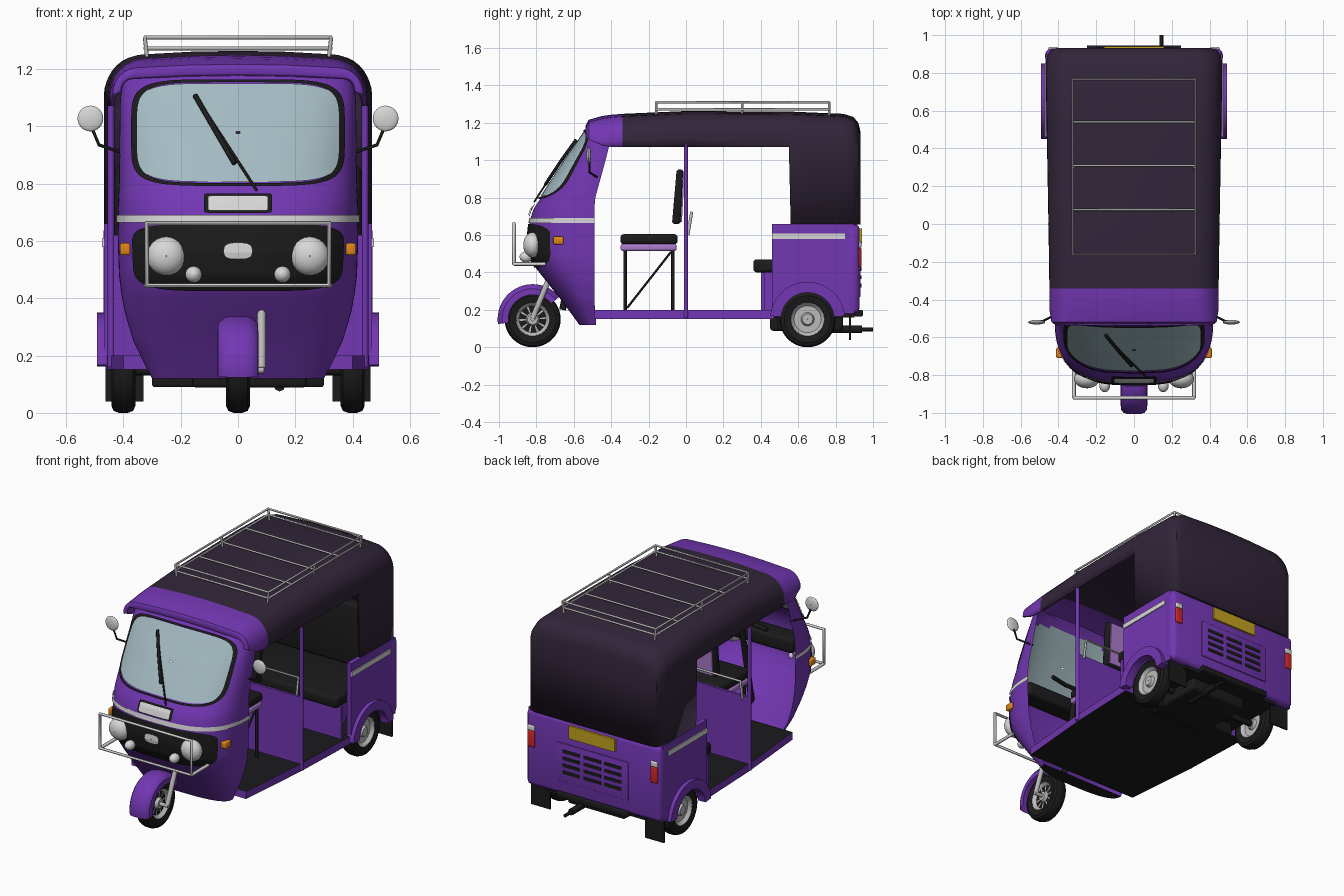
import bpy, bmesh, math
from mathutils import Vector
from math import sin, cos, pi, radians

cube = bpy.data.objects.get("Cube")
if cube:
    bpy.data.objects.remove(cube, do_unlink=True)

def material(name, *rgb):
    m = bpy.data.materials.new(name)
    m.use_nodes = True
    m.diffuse_color = (*rgb, 1)
    m.node_tree.nodes["Principled BSDF"].inputs["Base Color"].default_value = (*rgb, 1)
    return m

PURPLE = material("purple paint", .17, .038, .45)
CANVAS = material("dark canvas", .032, .019, .042)
BLACK = material("black rubber", .011, .011, .012)
SILVER = material("silver metal", .5, .5, .5)
WHITE = material("pale grey", .68, .68, .68)
GLASS = material("glass", .37, .5, .54)
ORANGE = material("amber", .75, .24, .01)
RED = material("red lamp", .65, .02, .02)
YELLOW = material("yellow plate", .55, .36, .015)
LILAC = material("lilac", .42, .2, .62)

def finish(ob, angle=35):
    ob.data.polygons.foreach_set("use_smooth", [True] * len(ob.data.polygons))
    ob.data.set_sharp_from_angle(angle=radians(angle))
    return ob

def build(name, verts, faces, *mats, rule=None, bevel=0, angle=35):
    """Mesh object; rule(center, normal) picks the material index."""
    bm = bmesh.new()
    vs = [bm.verts.new(v) for v in verts]
    for f in faces:
        bm.faces.new([vs[i] for i in f])
    bmesh.ops.recalc_face_normals(bm, faces=bm.faces[:])
    if bevel:
        bmesh.ops.bevel(bm, geom=bm.edges[:], offset=bevel, segments=3, profile=.5, affect='EDGES')
    if rule:
        for f in bm.faces:
            f.material_index = int(rule(f.calc_center_median(), f.normal))
    me = bpy.data.meshes.new(name)
    bm.to_mesh(me)
    bm.free()
    ob = bpy.data.objects.new(name, me)
    bpy.context.collection.objects.link(ob)
    for m in mats:
        me.materials.append(m)
    return finish(ob, angle)

def loft(rings, loop=False, wrap=False):
    n, k = len(rings[0]), len(rings)
    verts = [p for r in rings for p in r]
    faces = [(i * n + j, i * n + (j + 1) % n, (i + 1) % k * n + (j + 1) % n, (i + 1) % k * n + j)
             for i in range(k if wrap else k - 1) for j in range(n if loop else n - 1)]
    return verts, faces

def prism(name, pts, axis, a, b, *mats, **kw):
    """Extrude a 2D outline along x (yz outline) or z (xy outline)."""
    put = (lambda p, t: (t, *p)) if axis == 'x' else (lambda p, t: (*p, t))
    n = len(pts)
    v, f = loft([[put(p, t) for p in pts] for t in (a, b)], loop=True)
    return build(name, v, f + [tuple(range(n)), tuple(range(n, 2 * n))], *mats, **kw)

def box(name, x, y, z, mat, bevel=0):
    return prism(name, [(x[0], y[0]), (x[1], y[0]), (x[1], y[1]), (x[0], y[1])], 'z', *z, mat, bevel=bevel)

def tube(name, pts, r, mat, closed=False):
    cu = bpy.data.curves.new(name, 'CURVE')
    cu.dimensions, cu.bevel_depth, cu.bevel_resolution, cu.use_fill_caps = '3D', r, 2, True
    sp = cu.splines.new('POLY')
    sp.points.add(len(pts) - 1)
    for q, p in zip(sp.points, pts):
        q.co = (*p, 1)
    sp.use_cyclic_u = closed
    me = bpy.data.meshes.new_from_object(bpy.data.objects.new(name, cu))
    ob = bpy.data.objects.new(name, me)
    bpy.context.collection.objects.link(ob)
    me.materials.clear()
    me.materials.append(mat)
    return finish(ob, 50)

def lathe(name, prof, c, *mats, a0=0, a1=360, n=40, **kw):
    """Turn (radius, x) points about an axis along x."""
    full = a1 - a0 == 360
    angs = [radians(a0 + (a1 - a0) * i / n) for i in range(n if full else n + 1)]
    rings = [[(c[0] + x, c[1] + r * cos(a), c[2] + r * sin(a)) for r, x in prof] for a in angs]
    return build(name, *loft(rings, wrap=full), *mats, **kw)

def ball(name, c, s, mat):
    rings = [[(c[0] + s[0] * sin(t) * cos(a), c[1] - s[1] * cos(t), c[2] + s[2] * sin(t) * sin(a))
              for a in (2 * pi * j / 24 for j in range(24))] for t in (.02 + 3.1 * i / 12 for i in range(13))]
    return build(name, *loft(rings, loop=True), mat)

# Cab shell: height, front y, rear y, half width
ROWS = [(.12, -.57, -.48, .30), (.25, -.665, -.49, .365), (.35, -.745, -.49, .395), (.42, -.80, -.49, .408),
        (.48, -.835, -.49, .415), (.56, -.848, -.49, .418), (.68, -.835, -.49, .42), (.74, -.815, -.49, .418),
        (.80, -.775, -.485, .415), (1.0, -.645, -.43, .413), (1.1, -.575, -.405, .411),
        (1.16, -.535, -.40, .40), (1.185, -.515, -.40, .355)]
N = 2.8

def row(z):
    for a, b in zip(ROWS, ROWS[1:]):
        if z <= b[0]:
            t = (z - a[0]) / (b[0] - a[0])
            return [p + (q - p) * t for p, q in zip(a, b)][1:]
    return ROWS[-1][1:]

def spow(v, n):
    return math.copysign(abs(v) ** (2 / n), v)

def front_y(x, z):
    yf, yb, w = row(z)
    return yb - (yb - yf) * max(0, 1 - min(1, abs(x) / w) ** N) ** (1 / N)

def ring(z, off=0):
    yf, yb, w = row(z)
    return [((w + off) * spow(cos(t), N), yb - (yb - yf + off) * abs(sin(t)) ** (2 / N), z)
            for t in (pi * i / 64 for i in range(65))]

def patch(name, cz, hw, hh, n, off, mat, inner=.02, taper=0, cx=0):
    """Plate that follows the cab front, with a rounded outline."""
    rings = []
    for k in range(13):
        s = inner + (1 - inner) * k / 12
        r = []
        for a in (2 * pi * j / 64 for j in range(64)):
            x = cx + hw * s * spow(cos(a), n) * (1 + taper * s * sin(a))
            z = cz + hh * s * spow(sin(a), n)
            r.append((x, front_y(x, z) - off, z))
        rings.append(r)
    return build(name, *loft(rings, loop=True), mat)

levels = [.12 + 1.065 * i / 54 for i in range(55)]
v, f = loft([ring(z) for z in levels])
def in_glass(face):
    c = sum((Vector(v[i]) for i in face), Vector()) / 4
    return abs(c.x / .34) ** 5 + abs((c.z - .978) / .16) ** 5 < 1 and c.y < -.49
build("cab_shell", v, [q for q in f if not in_glass(q)], PURPLE)
build("cab_underside", ring(.121), [tuple(range(65))], BLACK)
build("cab_stripe", *loft([ring(z, .006) for z in (.664, .69)]), WHITE)
patch("windscreen", .978, .358, .172, 5, .008, GLASS)
patch("windscreen_seal", .978, .373, .186, 5, .012, BLACK, inner=.945)
patch("front_grille", .542, .368, .117, 5, .007, BLACK, taper=.06)
patch("grille_oval", .565, .05, .029, 3, .016, WHITE)
patch("front_plate_frame", .732, .118, .034, 16, .012, BLACK)
patch("front_plate", .732, .105, .026, 16, .018, WHITE)
wiper = lambda x, z: (x, front_y(x, z) - .022, z)
tube("wiper_arm", [wiper(.065 - .215 * t / 8, .777 + .331 * t / 8) for t in range(9)], .005, BLACK)
tube("wiper_blade", [wiper(-.012 - .138 * t / 6, .87 + .238 * t / 6) for t in range(7)], .009, BLACK)

# Roof canvas with painted front visor
def arch(y, w, zb, zt):
    zs = zt - .012
    r = min(.12, zs - zb - .005)
    left = [(-w + r - r * cos(a), y, zs - r + r * sin(a)) for a in (pi / 2 * i / 8 for i in range(9))]
    half = [(-w, y, zb)] + left + [((-w + r) / 2, y, zt - .003)]
    return half + [(0, y, zt)] + [(-p[0], y, p[2]) for p in reversed(half)]

secs = [(-.53, .41, 1.12, 1.18), (-.515, .43, 1.11, 1.21), (-.45, .44, 1.08, 1.228), (-.40, .44, 1.07, 1.235),
        (-.34, .44, 1.07, 1.24), (0, .445, 1.07, 1.255), (.55, .455, 1.07, 1.252), (.56, .455, .655, 1.252),
        (.84, .46, .655, 1.24), (.89, .452, .655, 1.225), (.915, .435, .655, 1.195), (.925, .40, .655, 1.15)]
v, f = loft([arch(*s) for s in secs])
n = len(v) // len(secs)
roof = build("roof_canvas", v, f + [tuple(range(len(v) - n, len(v)))], CANVAS, PURPLE, rule=lambda c, nn: c.y < -.34)
roof.modifiers.new("thickness", 'SOLIDIFY').thickness = .016
roof.modifiers["thickness"].offset = 0

# Roof rack
for z in (1.272, 1.31):
    tube("rack_rail", [(-.325, -.16, z), (.325, -.16, z), (.325, .765, z), (-.325, .765, z)], .007, SILVER, True)
for y in (.075, .31, .54):
    tube("rack_crossbar", [(-.325, y, 1.272), (.325, y, 1.272)], .006, SILVER)
for s in (-1, 1):
    for y in (-.16, .3, .765):
        tube("rack_post", [(s * .315, y, 1.22), (s * .325, y, 1.31)], .007, SILVER)

# Floor, partition and rear tub
plan = [(-.40, -.49), (-.442, 0), (-.46, .47)]
plan = plan + [(-x, y) for x, y in reversed(plan)]
prism("floor", plan, 'z', .152, .2, PURPLE, BLACK, rule=lambda c, nn: abs(nn.z) > .9)
box("rear_floor", (-.35, .35), (.45, .9), (.16, .2), BLACK)
box("partition", (-.44, .44), (-.008, .008), (.2, .62), PURPLE)
box("rear_wall", (-.47, .47), (.85, .928), (.18, .66), PURPLE, .03)
box("bench_base", (-.35, .35), (.41, .84), (.2, .4), PURPLE)
box("bench_front", (-.44, .44), (.40, .42), (.2, .4), PURPLE)
box("bench_cushion", (-.435, .435), (.36, .82), (.4, .47), BLACK, .018)
box("bench_back", (-.43, .43), (.77, .85), (.47, .86), BLACK, .02)

# Driver seat
box("seat_base", (-.21, .21), (-.35, -.05), (.515, .552), LILAC, .012)
box("seat_cushion", (-.21, .21), (-.35, -.045), (.55, .605), BLACK, .018)
prism("seat_back", [(-.075, .66), (-.03, .66), (-.015, .95), (-.05, .95)], 'x', -.19, .19, BLACK, bevel=.012)
prism("seat_back_panel", [(-.03, .67), (-.022, .67), (-.007, .94), (-.015, .94)], 'x', -.17, .17, LILAC)
tube("grab_rail", [(-.4, .01, .6), (-.4, .03, .72), (.4, .03, .72), (.4, .01, .6)], .008, SILVER)

# Dashboard and steering
box("dashboard", (-.34, .34), (-.70, -.57), (.64, .73), BLACK, .02)
tube("steering_column", [(0, -.66, .2), (0, -.545, .78)], .018, BLACK)
tube("handlebar", [(-.2, -.52, .78), (-.08, -.545, .78), (.08, -.545, .78), (.2, -.52, .78)], .013, BLACK)

# Wheels
TYRE = [(.088, -.034), (.125, -.042), (.143, -.034), (.15, -.015), (.15, .015), (.143, .034), (.125, .042), (.088, .034)]
half = [(.001, .034), (.028, .034), (.036, .016), (.072, .016), (.09, .036)]
RIM = [(r, -x) for r, x in half] + half[::-1]
def wheel(name, c, spokes):
    lathe(name + "_tyre", TYRE, c, BLACK)
    def gap(p, nn):
        d = math.hypot(p.y - c[1], p.z - c[2])
        return spokes and .04 < d < .07 and int((math.atan2(p.z - c[2], p.y - c[1]) + pi) / (2 * pi) * 40) % 4 > 0
    lathe(name + "_rim", RIM, c, SILVER, BLACK, rule=gap)
wheel("front_wheel", (0, -.82, .15), True)
side = [(.13, .071), (.163, .069), (.18, .055), (.187, .03)]
fender = [(r, -x) for r, x in side] + side[::-1]
lathe("front_fender", fender, (0, -.82, .15), PURPLE, a0=40, a1=188)
tube("front_fork", [(.082, -.82, .155), (.082, -.735, .36)], .015, SILVER)
tube("front_axle", [(-.05, -.82, .15), (.09, -.82, .15)], .012, SILVER)
tube("rear_axle", [(-.4, .65, .15), (.4, .65, .15)], .02, BLACK)

# Front guard
tube("guard_frame", [(-.318, -.92, .445), (.318, -.92, .445), (.318, -.92, .662), (-.318, -.92, .662)], .01, WHITE, True)

arc = lambda r, a0, a1: [(.65 + r * cos(radians(a0 + (a1 - a0) * i / 20)), .15 + r * sin(radians(a0 + (a1 - a0) * i / 20)))
                         for i in range(21)]
for s, tag in ((1, "left_"), (-1, "right_")):
    # Side panel with wheel arch, flare, stripe and post
    panel = [(.46, .18), (.46, .66), (.9, .66), (.9, .18)] + arc(.15, 11.5, 168.5)
    prism(tag + "rear_side", panel, 'x', s * .44, s * .468, PURPLE)
    prism(tag + "wheel_flare", arc(.2, 5, 175) + arc(.142, 175, 5), 'x', s * .44, s * .492, PURPLE, angle=40)
    box(tag + "rear_stripe", sorted((s * .466, s * .474)), (.46, .85), (.578, .608), WHITE)
    tube(tag + "door_post", [(s * .443, 0, .16), (s * .443, 0, 1.09)], .012, PURPLE)
    wheel(tag + "rear_wheel", (s * .40, .65, .15), False)
    box(tag + "mud_flap", sorted((s * .33, s * .463)), (.872, .882), (.04, .22), BLACK)
    # Lamps
    ball(tag + "headlamp", (s * .25, -.82, .547), (.068, .05, .068), WHITE)
    ball(tag + "fog_lamp", (s * .155, -.855, .483), (.029, .035, .029), WHITE)
    box(tag + "indicator", sorted((s * .375, s * .412)), (-.71, -.655), (.55, .592), ORANGE, .008)
    box(tag + "tail_lamp", sorted((s * .405, s * .452)), (.915, .938), (.43, .53), RED, .005)
    box(tag + "reverse_lamp", sorted((s * .405, s * .452)), (.915, .938), (.532, .565), WHITE, .005)
    # Mirror, guard stay and seat legs
    tube(tag + "mirror_arm", [(s * .395, -.47, .905), (s * .485, -.515, .935), (s * .51, -.515, .995)], .006, BLACK)
    ball(tag + "mirror", (s * .515, -.52, 1.027), (.045, .012, .045), WHITE)
    tube(tag + "guard_stay", [(s * .318, -.92, .445), (s * .318, -.75, .445)], .01, WHITE)
    for y in (-.325, -.07):
        tube(tag + "seat_leg", [(s * .18, y, .2), (s * .18, y, .52)], .009, BLACK)
    tube(tag + "seat_brace", [(s * .18, -.315, .21), (s * .18, -.08, .51)], .006, BLACK)

# Rear panel, plate and underside
box("vent_panel", (-.25, .25), (.92, .934), (.27, .51), PURPLE, .003)
for x in (-.145, 0, .145):
    for i in range(4):
        z = .32 + i * .044
        box("vent_slot", (x - .06, x + .06), (.93, .937), (z, z + .02), BLACK)
box("rear_plate", (-.16, .16), (.92, .94), (.555, .635), YELLOW)
box("rear_step", (-.25, .25), (.9, .945), (.165, .2), BLACK, .006)
box("engine", (-.16, .24), (.45, .84), (.088, .17), BLACK, .015)
box("suspension_block", (-.3, .3), (.49, .56), (.09, .17), BLACK, .01)
tube("exhaust_pipe", [(.145, .7, .095), (.145, .94, .095)], .02, BLACK)
tube("exhaust_tip", [(.145, .93, .095), (.145, 1.0, .095)], .01, BLACK)
